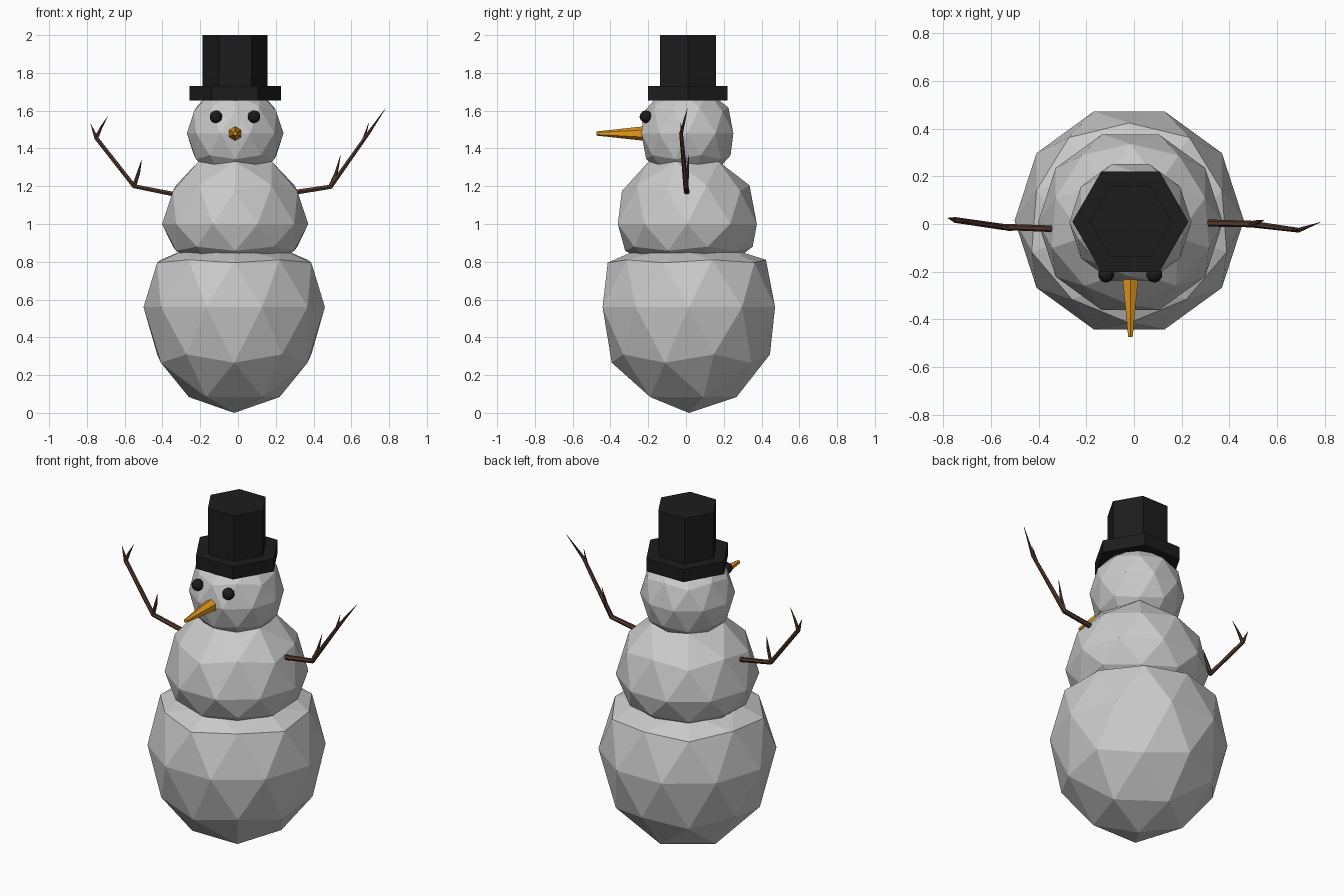
import bpy, math

if "Cube" in bpy.data.objects:
    bpy.data.objects.remove(bpy.data.objects["Cube"])


def colour(name, rgb):
    m = bpy.data.materials.new(name)
    m.diffuse_color = (*rgb, 1)
    m.use_nodes = True
    m.node_tree.nodes["Principled BSDF"].inputs["Base Color"].default_value = m.diffuse_color
    return m


black = colour("black", (0.012, 0.012, 0.012))
orange = colour("orange", (0.78, 0.32, 0.01))
brown = colour("brown", (0.085, 0.04, 0.028))


def finish(name, mat=None):
    ob = bpy.context.object
    ob.name = name
    if mat:
        ob.data.materials.append(mat)
    return ob


def ball(name, loc, r, rz, remap=lambda z: z):
    """Faceted snow ball; remap settles the height of its vertices."""
    bpy.ops.mesh.primitive_ico_sphere_add(subdivisions=2, radius=1, location=loc,
                                          rotation=(0, 0, -math.pi / 2))
    ob = finish(name)
    for v in ob.data.vertices:
        v.co = (v.co.x * r, v.co.y * r, remap(v.co.z * rz))


def twig(name, points):
    """Tapered branch through (x, y, z, radius) points."""
    cu = bpy.data.curves.new(name, 'CURVE')
    cu.dimensions = '3D'
    cu.bevel_depth = 1
    cu.bevel_resolution = 1
    cu.use_fill_caps = True
    sp = cu.splines.new('POLY')
    sp.points.add(len(points) - 1)
    for p, (x, y, z, r) in zip(sp.points, points):
        p.co = (x, y, z, 1)
        p.radius = r
    sp.use_smooth = False
    ob = bpy.data.objects.new(name, cu)
    bpy.context.collection.objects.link(ob)
    bpy.ops.object.select_all(action='DESELECT')
    ob.select_set(True)
    bpy.context.view_layer.objects.active = ob
    bpy.ops.object.convert(target='MESH')
    finish(name, brown)


# Snow body: the lower ball is flattened on top, the middle one below
ball("lower_body", (-0.02, 0.015, 0.56), 0.48, 0.56,
     lambda z: 0.235 + (z - 0.25) * 0.35 if z > 0.24 else z)
ball("middle_body", (-0.015, 0.007, 1.0), 0.387, 0.39,
     lambda z: z * 0.69 if z < 0 else z)
ball("head", (-0.015, 0.007, 1.48), 0.256, 0.26)

# Six-sided hat
for name, r, z0, z1 in (("hat_brim", 0.243, 1.655, 1.73), ("hat_crown", 0.172, 1.70, 2.0)):
    bpy.ops.mesh.primitive_cylinder_add(vertices=6, radius=r, depth=z1 - z0,
                                        location=(-0.015, 0.01, (z0 + z1) / 2),
                                        rotation=(0, 0, math.pi / 2))
    finish(name, black)

# Eyes
for name, x in (("eye_right", -0.117), ("eye_left", 0.085)):
    bpy.ops.mesh.primitive_ico_sphere_add(subdivisions=2, radius=0.034,
                                          location=(x, -0.212, 1.568))
    finish(name, black)

# Carrot nose
bpy.ops.mesh.primitive_cone_add(vertices=6, radius1=0.041, radius2=0.011, depth=0.275,
                                location=(-0.015, -0.335, 1.479),
                                rotation=(math.pi / 2, 0, 0))
finish("nose", orange)

# Branch arms with side twigs
twig("arm_left", [(0.27, 0.005, 1.163, 0.015), (0.49, 0.0, 1.197, 0.014),
                  (0.69, -0.026, 1.48, 0.010), (0.78, 0.007, 1.61, 0.001)])
twig("arm_left_twig", [(0.49, 0.0, 1.20, 0.012), (0.52, 0.008, 1.27, 0.009),
                       (0.543, 0.015, 1.365, 0.001)])
twig("arm_left_tip", [(0.665, -0.022, 1.445, 0.009), (0.692, -0.028, 1.535, 0.001)])
twig("arm_right", [(-0.29, -0.022, 1.148, 0.014), (-0.55, -0.012, 1.20, 0.013),
                   (-0.75, 0.017, 1.455, 0.012), (-0.78, 0.025, 1.53, 0.001)])
twig("arm_right_twig", [(-0.55, -0.012, 1.20, 0.011), (-0.527, -0.02, 1.27, 0.009),
                        (-0.51, -0.028, 1.34, 0.001)])
twig("arm_right_tip", [(-0.75, 0.017, 1.455, 0.011), (-0.725, 0.012, 1.51, 0.007),
                       (-0.69, 0.005, 1.57, 0.001)])
